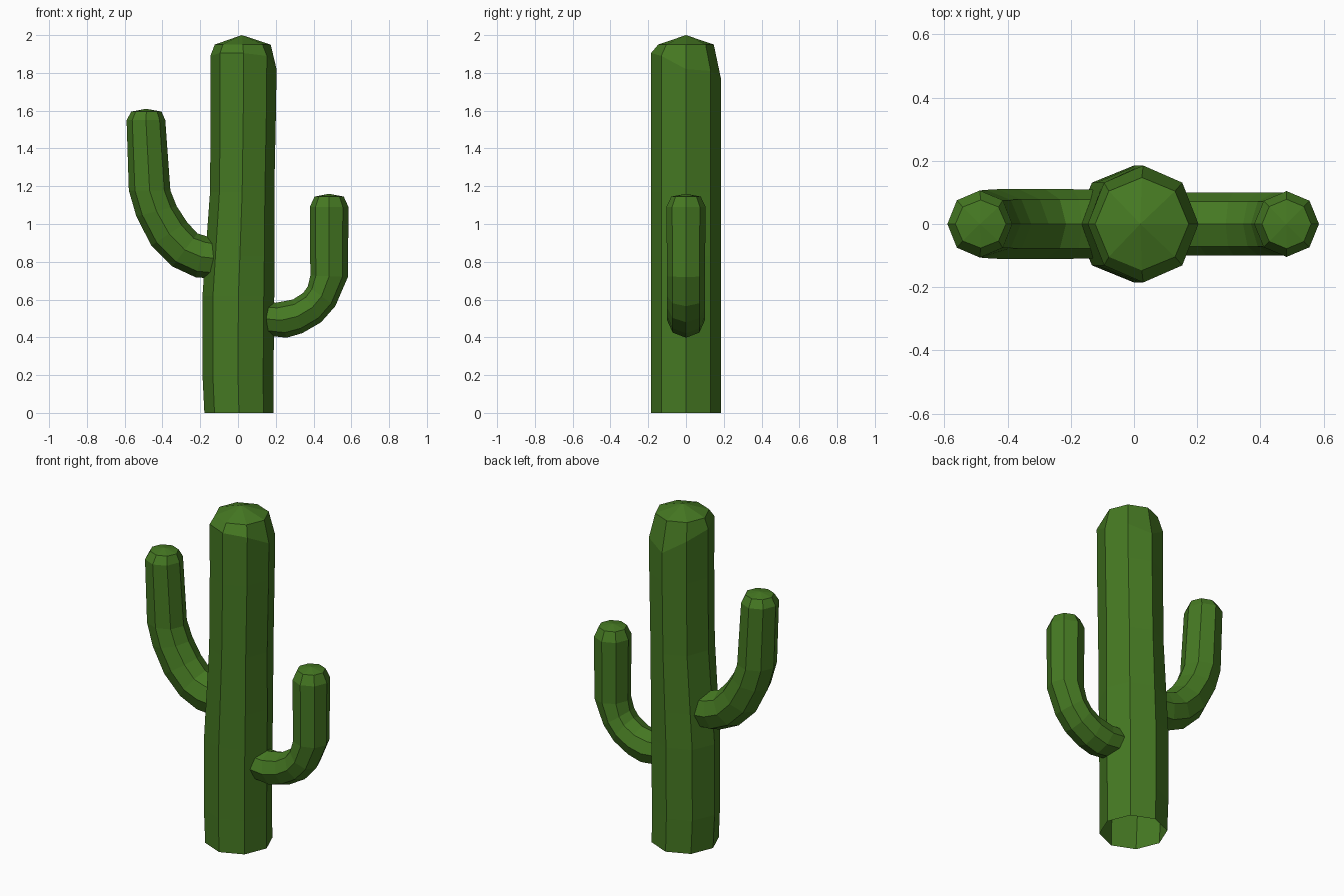
import bpy, bmesh
from math import cos, sin, pi
from mathutils import Vector

if "Cube" in bpy.data.objects:
    bpy.data.objects.remove(bpy.data.objects["Cube"])

SIDES = 8
green = bpy.data.materials.new("cactus_green")
green.diffuse_color = (0.06, 0.19, 0.016, 1)
green.use_nodes = True
green.node_tree.nodes["Principled BSDF"].inputs["Base Color"].default_value = green.diffuse_color


def tube(name, rings, apex, cap_start=False):
    """Skin a list of 8-point rings, closing the far end with a fan to the apex."""
    bm = bmesh.new()
    loops = [[bm.verts.new(p) for p in ring] for ring in rings]
    tip = bm.verts.new(apex)
    for i in range(SIDES):
        j = (i + 1) % SIDES
        for a, b in zip(loops, loops[1:]):
            bm.faces.new((a[i], a[j], b[j], b[i]))
        bm.faces.new((loops[-1][i], loops[-1][j], tip))
    if cap_start:
        bm.faces.new(loops[0][::-1])
    bmesh.ops.recalc_face_normals(bm, faces=bm.faces)
    mesh = bpy.data.meshes.new(name)
    bm.to_mesh(mesh)
    bm.free()
    mesh.materials.append(green)
    obj = bpy.data.objects.new(name, mesh)
    bpy.context.collection.objects.link(obj)
    return obj


def arm_ring(outer, inner, ry):
    """Octagon spanning an outer and an inner (x, z) point of the bend."""
    o, n = Vector((outer[0], 0, outer[1])), Vector((inner[0], 0, inner[1]))
    mid, half = (o + n) / 2, (o - n) / 2
    return [mid + half * cos(2 * pi * i / SIDES) + Vector((0, ry * sin(2 * pi * i / SIDES), 0))
            for i in range(SIDES)]


def trunk_ring(z, cx, rx, ry=0.185):
    zs = z if isinstance(z, (list, tuple)) else [z] * SIDES
    return [(cx + rx * cos(2 * pi * i / SIDES), ry * sin(2 * pi * i / SIDES), zs[i])
            for i in range(SIDES)]


# Trunk: slightly leaning, open underneath, uneven shoulder and low cone top
shoulder = (1.82, 1.81, 1.77, 1.85, 1.89, 1.905, 1.905, 1.89)
tube("trunk", [
    trunk_ring(0, 0.005, 0.183),
    trunk_ring(0.2, 0.0, 0.188),
    trunk_ring(0.62, 0.002, 0.19),
    trunk_ring(0.83, 0.01, 0.183),
    trunk_ring(1.17, 0.022, 0.17),
    trunk_ring(1.6, 0.028, 0.173),
    trunk_ring(shoulder, 0.029, 0.175),
    trunk_ring(1.95, 0.025, 0.148, 0.147),
], (0.02, 0, 2.0))

# Left arm: outer point, inner point, depth radius
left = [((-0.12, 0.71), (-0.12, 0.925), 0.108),
        ((-0.225, 0.718), (-0.165, 0.935), 0.11),
        ((-0.347, 0.775), (-0.215, 0.95), 0.11),
        ((-0.459, 0.886), (-0.27, 1.01), 0.11),
        ((-0.538, 1.04), (-0.325, 1.095), 0.11),
        ((-0.578, 1.178), (-0.358, 1.178), 0.108),
        ((-0.59, 1.55), (-0.385, 1.55), 0.106),
        ((-0.565, 1.595), (-0.405, 1.595), 0.076)]
tube("left_arm", [arm_ring(*r) for r in left], (-0.487, 0, 1.61), True)

# Right arm: shorter and lower
right = [((0.15, 0.41), (0.15, 0.585), 0.1),
         ((0.257, 0.398), (0.2, 0.583), 0.1),
         ((0.34, 0.422), (0.29, 0.6), 0.1),
         ((0.44, 0.48), (0.345, 0.635), 0.1),
         ((0.515, 0.565), (0.37, 0.67), 0.1),
         ((0.582, 0.72), (0.383, 0.727), 0.1),
         ((0.585, 1.09), (0.38, 1.09), 0.104),
         ((0.56, 1.145), (0.405, 1.145), 0.078)]
tube("right_arm", [arm_ring(*r) for r in right], (0.482, 0, 1.16), True)
